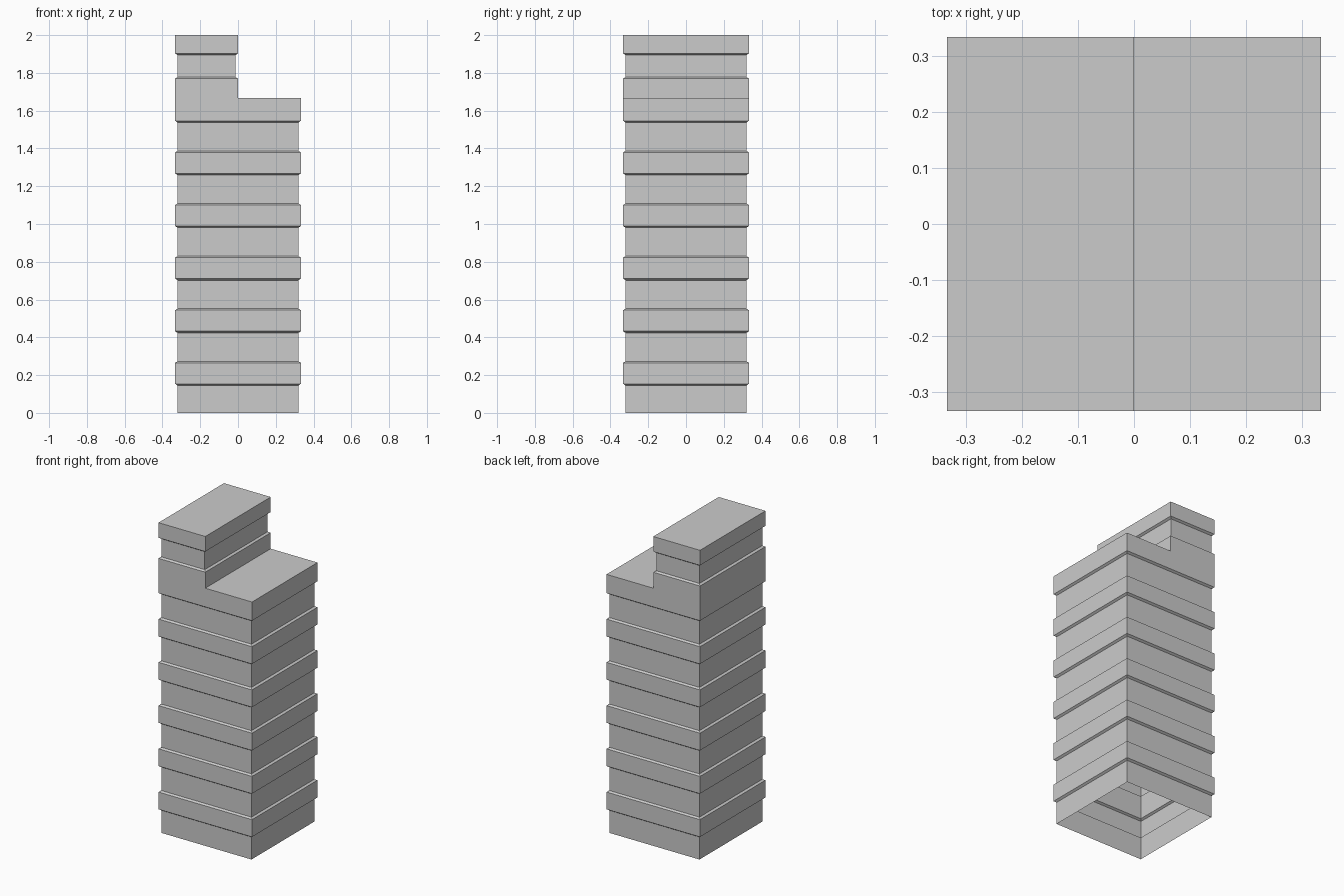
import bpy
import bmesh

if "Cube" in bpy.data.objects:
    bpy.data.objects.remove(bpy.data.objects["Cube"])

OUT, IN = 0.333, 0.32      # half widths of projecting bands and recessed walls
SET = OUT - IN
STEP = 0.2785              # storey height


def make_object(name, bm):
    bmesh.ops.remove_doubles(bm, verts=bm.verts, dist=1e-5)
    bmesh.ops.recalc_face_normals(bm, faces=bm.faces)
    mesh = bpy.data.meshes.new(name)
    bm.to_mesh(mesh)
    bm.free()
    obj = bpy.data.objects.new(name, mesh)
    bpy.context.collection.objects.link(obj)


def loft(bm, profile, x0, x1):
    """Rectangular wall shell; profile is (inset, z) from the band outline."""
    prev = None
    for inset, z in profile:
        xa, xb, y = x0 + inset, x1 - inset, OUT - inset
        ring = [bm.verts.new((px, py, z))
                for px, py in ((xa, -y), (xb, -y), (xb, y), (xa, y))]
        if prev:
            for i in range(4):
                j = (i + 1) % 4
                bm.faces.new((prev[i], prev[j], ring[j], ring[i]))
        prev = ring
    return prev


# Tower: hollow shell with open base, alternating recessed walls and bands
bm = bmesh.new()
profile = [(SET, 0)]
for i in range(6):
    z = i * STEP
    profile += [(SET, z + 0.145), (0, z + 0.154)]
    if i < 5:
        profile += [(0, z + 0.265), (SET, z + 0.273)]
loft(bm, profile, -OUT, OUT)

# Stepped top band: L-shaped front and back, with terrace and riser
z_low, z_terrace, z_high = profile[-1][1], 1.667, 1.77
outline = [(-OUT, z_low), (OUT, z_low), (OUT, z_terrace),
           (0, z_terrace), (0, z_high), (-OUT, z_high)]
front = [bm.verts.new((x, -OUT, z)) for x, z in outline]
back = [bm.verts.new((x, OUT, z)) for x, z in outline]
bm.faces.new(front)
bm.faces.new(back[::-1])
for i in (1, 2, 3, 5):     # bottom and top stay open to join the shell
    j = (i + 1) % 6
    bm.faces.new((front[i], front[j], back[j], back[i]))

# Penthouse: half-width recessed storey with roof band
top = loft(bm, [(0, z_high), (SET, 1.778), (SET, 1.894), (0, 1.903), (0, 2.0)],
           -OUT, 0)
bm.faces.new(top)
make_object("tower", bm)
